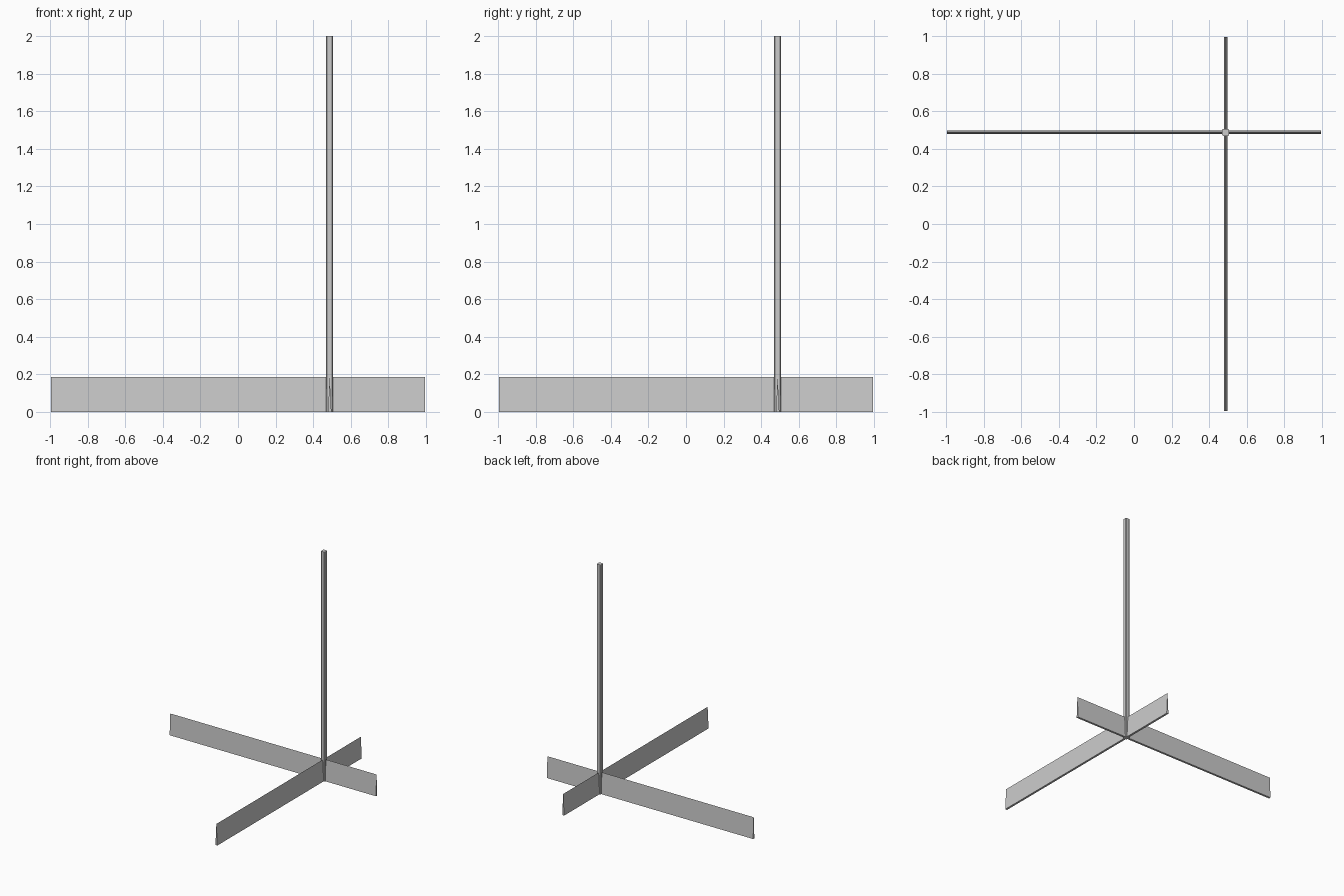
import bpy
import math

if "Cube" in bpy.data.objects:
    bpy.data.objects.remove(bpy.data.objects["Cube"])

grey = bpy.data.materials.new("light grey")
grey.diffuse_color = (0.6, 0.6, 0.6, 1)
grey.use_nodes = True
grey.node_tree.nodes["Principled BSDF"].inputs["Base Color"].default_value = grey.diffuse_color

C = 0.488       # crossing point in x and y
L = 0.995       # half length of the walls
H = 0.186       # wall height
W = 0.009       # wall half width at the ground
R = 0.0185      # pole half width
B = 0.005       # pole corner chamfer


def extrude(name, profile, place, a, b):
    """Sweep a closed profile from a to b; place maps (u, v, t) to xyz."""
    n = len(profile)
    verts = [place(u, v, t) for t in (a, b) for u, v in profile]
    faces = [tuple(range(n))[::-1], tuple(range(n, 2 * n))]
    faces += [(i, (i + 1) % n, n + (i + 1) % n, n + i) for i in range(n)]
    me = bpy.data.meshes.new(name)
    me.from_pydata(verts, [], faces)
    me.materials.append(grey)
    ob = bpy.data.objects.new(name, me)
    bpy.context.collection.objects.link(ob)


# Two crossing walls that taper to a ridge
wedge = [(-W, 0), (W, 0), (0, H)]
extrude("wall_along_x", wedge, lambda u, v, t: (t, C + u, v), -L, L)
extrude("wall_along_y", wedge[::-1], lambda u, v, t: (C + u, t, v), -L, L)

# Tall square pole with chamfered corners
k = R - B
pole = [(R, -k), (R, k), (k, R), (-k, R), (-R, k), (-R, -k), (-k, -R), (k, -R)]
extrude("pole", pole, lambda u, v, t: (C + u, C + v, t), 0, 2)

# Consistent outward normals
import bmesh
for ob in bpy.data.objects:
    bm = bmesh.new()
    bm.from_mesh(ob.data)
    bmesh.ops.recalc_face_normals(bm, faces=bm.faces)
    bm.to_mesh(ob.data)
    bm.free()
